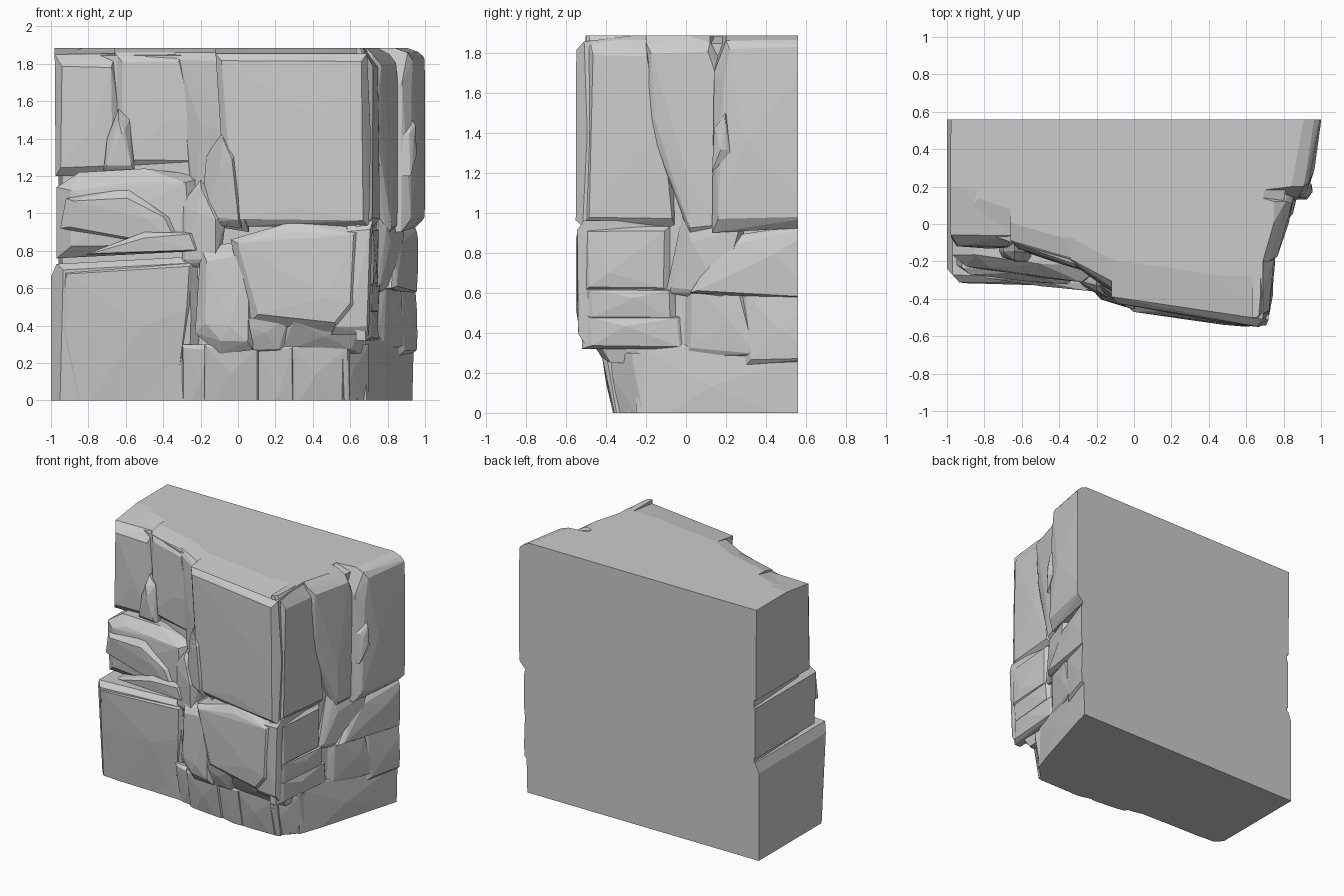
import bpy, bmesh, random
from mathutils import Vector

if "Cube" in bpy.data.objects:
    bpy.data.objects.remove(bpy.data.objects["Cube"])

random.seed(4)


def hull(name, points):
    """Closed convex rock chunk around the given points."""
    bm = bmesh.new()
    for p in points:
        bm.verts.new(p)
    res = bmesh.ops.convex_hull(bm, input=bm.verts)
    loose = {g for g in res["geom_interior"] + res["geom_unused"] if isinstance(g, bmesh.types.BMVert)}
    bmesh.ops.delete(bm, geom=list(loose), context="VERTS")
    bmesh.ops.recalc_face_normals(bm, faces=bm.faces)
    me = bpy.data.meshes.new(name)
    bm.to_mesh(me)
    bm.free()
    ob = bpy.data.objects.new(name, me)
    bpy.context.collection.objects.link(ob)
    return ob


chunks = []


def slab(name, pts, d0, d1, lean=0.0, ch=0.04, side=False, back=None):
    """Chamfered slab: outline (u, z), outer face running d0 -> d1 along u.
    Front slabs use u = x and push back in +y; side slabs use u = y and push in -x."""
    sgn = -1 if side else 1
    if back is None:
        back = 0.63 if side else 0.3
    us, zs = [p[0] for p in pts], [p[1] for p in pts]
    c = Vector((sum(us) / len(us), sum(zs) / len(zs)))

    def depth(u, z):
        t = (u - min(us)) / (max(us) - min(us))
        s = (max(zs) - z) / (max(zs) - min(zs))
        return d0 + (d1 - d0) * t + sgn * lean * s

    def place(u, z, d):
        return (d, u, z) if side else (u, d, z)

    out = []
    for u, z in pts:
        p = Vector((u, z))
        j = random.uniform(0.7, 1.4) * ch
        q = p + (c - p).normalized() * j * 1.2
        d = depth(u, z)
        rise = 0.1 if z > 1.8 else 0
        out += [place(q.x, q.y, d + sgn * random.uniform(0, 0.012)),
                place(u, z, d + sgn * j), place(u, z + rise, back)]
    # slight broken facet on the face
    f = c + Vector((random.uniform(-.2, .2) * (max(us) - min(us)), random.uniform(-.2, .2) * (max(zs) - min(zs))))
    out.append(place(f.x, f.y, depth(f.x, f.y) - sgn * 0.006))
    chunks.append(hull(name, out))


def box(u0, u1, z0, z1):
    return [(u0, z0), (u1, z0), (u1, z1), (u0, z1)]


# solid core with a sloped top rim
plan = [(.9, .7), (.8, .12), (.7, -.12), (.64, -.29), (-.1, -.29), (-.6, -.09), (-.94, 0), (-.965, .7)]
core = hull("cliff_block", [(x, y, -.1) for x, y in plan] + [(x, y, 1.845) for x, y in plan]
            + [(x * .75, y * .6 + .3, 1.93) for x, y in plan])

# upper left face
slab("upper_left_block", [(-.975, 1.2), (-.66, 1.2), (-.63, 1.5), (-.65, 1.855), (-.98, 1.85)],
     -.12, -.13, ch=.05, back=.7)
slab("upper_left_chip", [(-.72, 1.22), (-.55, 1.22), (-.58, 1.5), (-.64, 1.56), (-.7, 1.4)], -.18, -.21)
slab("upper_mid_panel", [(-.66, 1.24), (-.15, 1.24), (-.2, 1.5), (-.3, 1.86), (-.66, 1.86)], -.14, -.27)
slab("upper_mid_column", [(-.24, .95), (.06, .9), (.04, 1.4), (-.02, 1.86), (-.34, 1.86), (-.27, 1.6)], -.22, -.45)
slab("column_chip", [(-.2, .95), (.02, .92), (.0, 1.35), (-.08, 1.45), (-.17, 1.3)], -.36, -.46)

# upper right main face
slab("main_panel", [(-.06, .93), (.3, .95), (.7, .93), (.71, 1.4), (.69, 1.855), (-.12, 1.855), (-.05, 1.4)],
     -.43, -.555, ch=.05)

# broken left middle band
slab("middle_left_block", [(-.97, .76), (-.2, .8), (-.17, 1.2), (-.5, 1.24), (-.85, 1.22), (-.97, 1.14)],
     -.23, -.32, ch=.07, back=.7)
slab("middle_left_wedge", [(-.95, .92), (-.28, .8), (-.36, .98), (-.58, 1.14), (-.92, 1.08)], -.27, -.34, lean=.02)
slab("middle_left_shelf", [(-.82, .78), (-.2, .8), (-.22, .9), (-.5, .9)], -.29, -.36, ch=.03)
slab("middle_joint", [(-.3, .72), (-.1, .7), (-.06, 1.0), (-.2, 1.18), (-.3, 1.05)], -.33, -.41)

# lower left block
slab("lower_left_block", [(-1, -.1), (-.24, -.1), (-.2, .45), (-.22, .77), (-.97, .73), (-1, .66)],
     -.315, -.335, lean=.07, ch=.05, back=.7)
slab("lower_left_face", [(-.86, -.1), (-.32, -.1), (-.24, .5), (-.24, .74), (-.95, .71), (-.95, .35)],
     -.33, -.345, lean=.08, ch=.03)

# lower right blocks
slab("lower_mid_block", [(-.23, .36), (-.1, .25), (.08, .27), (.1, .86), (-.2, .82)], -.41, -.46, ch=.05)
slab("lower_main_block", [(.06, .42), (.55, .36), (.63, .5), (.66, .92), (.3, .96), (-.04, .86)], -.47, -.555)
slab("lower_edge_block", [(.5, .35), (.7, .35), (.72, .96), (.58, .95)], -.52, -.55, ch=.03)
slab("ledge_left", [(-.12, .24), (.26, .25), (.3, .46), (-.1, .46)], -.44, -.47, lean=.05)
slab("ledge_right", [(.2, .25), (.66, .25), (.7, .44), (.25, .46)], -.49, -.53, lean=.1)

# undercut foot
for i, (a, b, ya, yb) in enumerate([(-.3, -.15, -.33, -.35), (-.18, .12, -.38, -.4),
                                    (.1, .3, -.4, -.42), (.27, .6, -.42, -.42), (.55, .7, -.43, -.29)]):
    slab(f"foot_{i}", box(a, b, -.1, .3), ya, yb, ch=.02, lean=.07)

# right side: front column
slab("side_front_upper", [(-.52, .92), (-.05, .92), (-.05, 1.15), (-.11, 1.4), (-.19, 1.52), (-.19, 1.85), (-.5, 1.85)],
     .725, .76, ch=.045, side=True)
for i, (z0, z1, y1) in enumerate([(.6, .93, -.08), (.46, .63, -.03), (.32, .49, 0)]):
    slab(f"side_front_lower_{i}", box(-.52, y1, z0, z1), .725, .76, ch=.035, side=True)

# right side: middle column
slab("side_middle_upper", [(-.2, 1.48), (-.02, 1.1), (.02, .88), (.2, .9), (.2, 1.7), (.12, 1.85), (-.2, 1.85)],
     .77, .87, side=True)
slab("side_middle_lower", [(-.1, .6), (.2, .55), (.3, .95), (-.02, .98)], .77, .9, side=True)

# right side: rear column
slab("side_rear_upper", [(.13, .9), (.7, .93), (.7, 1.865), (.2, 1.86), (.14, 1.7)], .935, 1.02, ch=.045, side=True)
slab("side_rear_chip", [(.13, 1.2), (.22, 1.3), (.2, 1.5), (.14, 1.42)], .94, .96, ch=.02, side=True)
slab("side_rear_middle", [(.02, .6), (.33, .58), (.7, .56), (.7, .96), (.2, .88)], .85, .99, side=True)
slab("side_rear_low", [(-.02, .28), (.38, .26), (.3, .64), (.0, .68)], .79, .9, side=True)
slab("side_rear_corner", [(.3, .24), (.7, .23), (.7, .62), (.25, .64)], .88, .985, side=True)
slab("side_foot", box(-.25, .7, -.1, .34), .705, .975, ch=.02, side=True)

# merge all chunks into one rock, then trim to a flat base, back and top
bpy.ops.mesh.primitive_cube_add(size=1, location=(0, 0, .942))
trim = bpy.context.object
trim.name = "trim_box"
trim.scale = (2, 1.12, 1.884)
for other in chunks + [trim]:
    m = core.modifiers.new(other.name, "BOOLEAN")
    m.operation = "INTERSECT" if other is trim else "UNION"
    m.solver = "EXACT"
    m.object = other
bpy.context.view_layer.update()
result = bpy.data.meshes.new_from_object(core.evaluated_get(bpy.context.evaluated_depsgraph_get()))
core.modifiers.clear()
core.data = result
for other in chunks + [trim]:
    bpy.data.objects.remove(other)

# clean up coplanar slivers, keep flat faces
bm = bmesh.new()
bm.from_mesh(result)
bmesh.ops.remove_doubles(bm, verts=bm.verts, dist=.0005)
bmesh.ops.dissolve_limit(bm, angle_limit=.01, verts=bm.verts, edges=bm.edges)
for f in bm.faces:
    f.smooth = False
bm.to_mesh(result)
bm.free()
